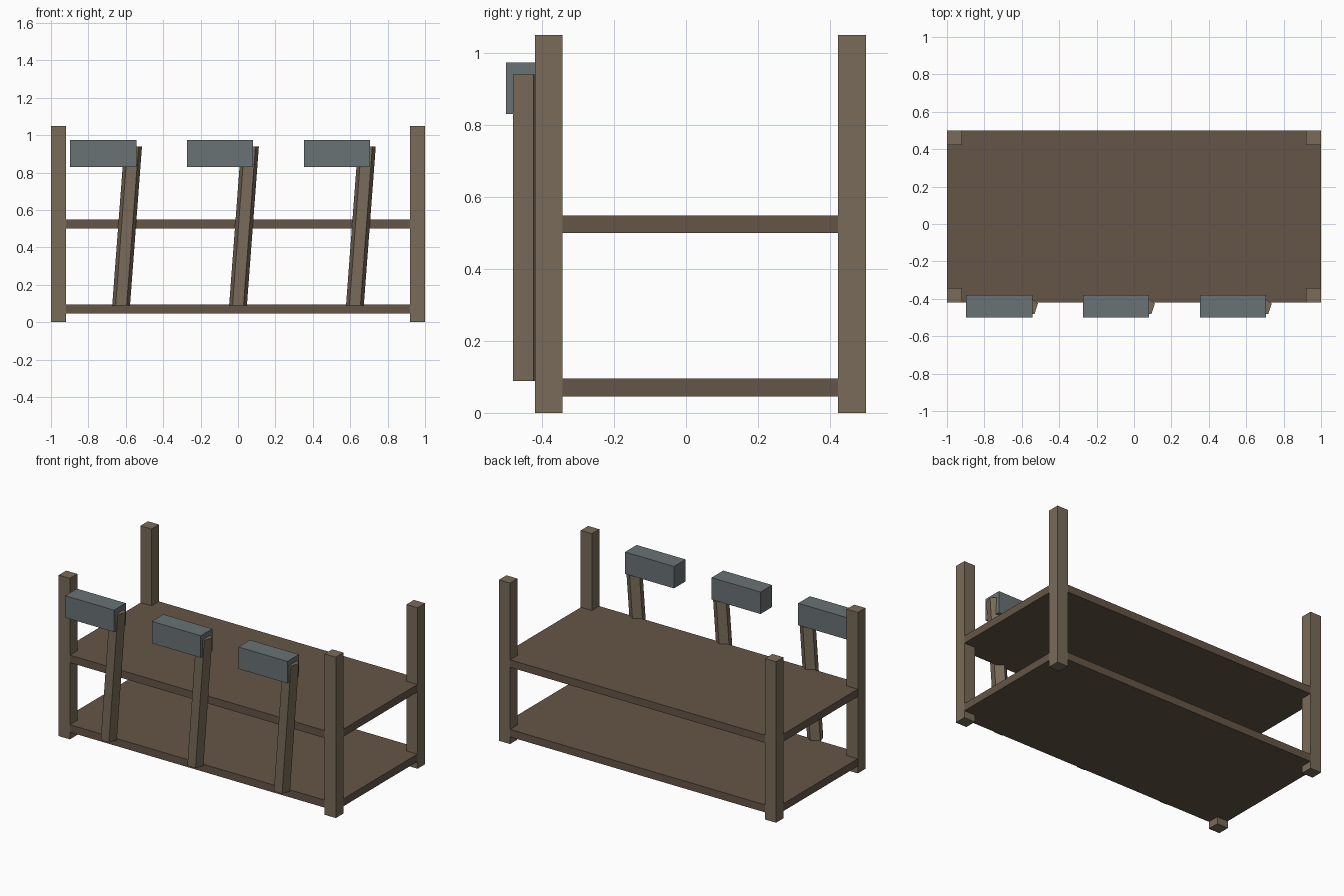
import bpy, bmesh, math
from mathutils import Matrix, Vector

if "Cube" in bpy.data.objects:
    bpy.data.objects.remove(bpy.data.objects["Cube"])


def material(name, rgb):
    m = bpy.data.materials.new(name)
    m.diffuse_color = (*rgb, 1)
    m.use_nodes = True
    m.node_tree.nodes["Principled BSDF"].inputs["Base Color"].default_value = m.diffuse_color
    return m


POST = material("post_wood", (0.19, 0.147, 0.10))
BOARD = material("board_wood", (0.13, 0.09, 0.063))
STEEL = material("steel", (0.144, 0.168, 0.175))


def add_object(name, bm, mat):
    bmesh.ops.recalc_face_normals(bm, faces=bm.faces)
    mesh = bpy.data.meshes.new(name)
    bm.to_mesh(mesh)
    bm.free()
    mesh.materials.append(mat)
    obj = bpy.data.objects.new(name, mesh)
    bpy.context.collection.objects.link(obj)
    return obj


def box(name, lo, hi, mat):
    lo, hi = Vector(lo), Vector(hi)
    bm = bmesh.new()
    bmesh.ops.create_cube(bm, size=1, matrix=Matrix.Translation((lo + hi) / 2)
                          @ Matrix.Diagonal((*(hi - lo), 1)))
    return add_object(name, bm, mat)


def handle(name, x, y, z0, z1, radius, lean):
    # five-sided rod, flat side to the front, leaning towards +x
    bm = bmesh.new()
    ring = [bm.verts.new((x + radius * math.sin(a), y + radius * math.cos(a), z0))
            for a in (i * math.tau / 5 for i in range(5))]
    base = bm.faces.new(ring)
    ext = bmesh.ops.extrude_face_region(bm, geom=[base], use_keep_orig=True)
    top = [v for v in ext["geom"] if isinstance(v, bmesh.types.BMVert)]
    bmesh.ops.translate(bm, verts=top, vec=(lean, 0, z1 - z0))
    return add_object(name, bm, POST)


# Corner posts
for side, x in (("left", -1.0), ("right", 0.92)):
    for end, y in (("front", -0.42), ("back", 0.423)):
        box(f"{end}_{side}_post", (x, y, 0), (x + 0.08, y + 0.077, 1.05), POST)

# Two shelf boards, almost flush with the posts
for name, z in (("lower_shelf", 0.046), ("upper_shelf", 0.50)):
    box(name, (-0.999, -0.419, z), (0.999, 0.499, z + 0.049), BOARD)

# Three hammers leaning on the front
for i, x in enumerate((-0.625, 0.0, 0.625), 1):
    handle(f"hammer_handle_{i}", x, -0.44, 0.089, 0.94, 0.05, 0.064)
    box(f"hammer_head_{i}", (x - 0.272, -0.5, 0.831), (x + 0.081, -0.38, 0.974), STEEL)
